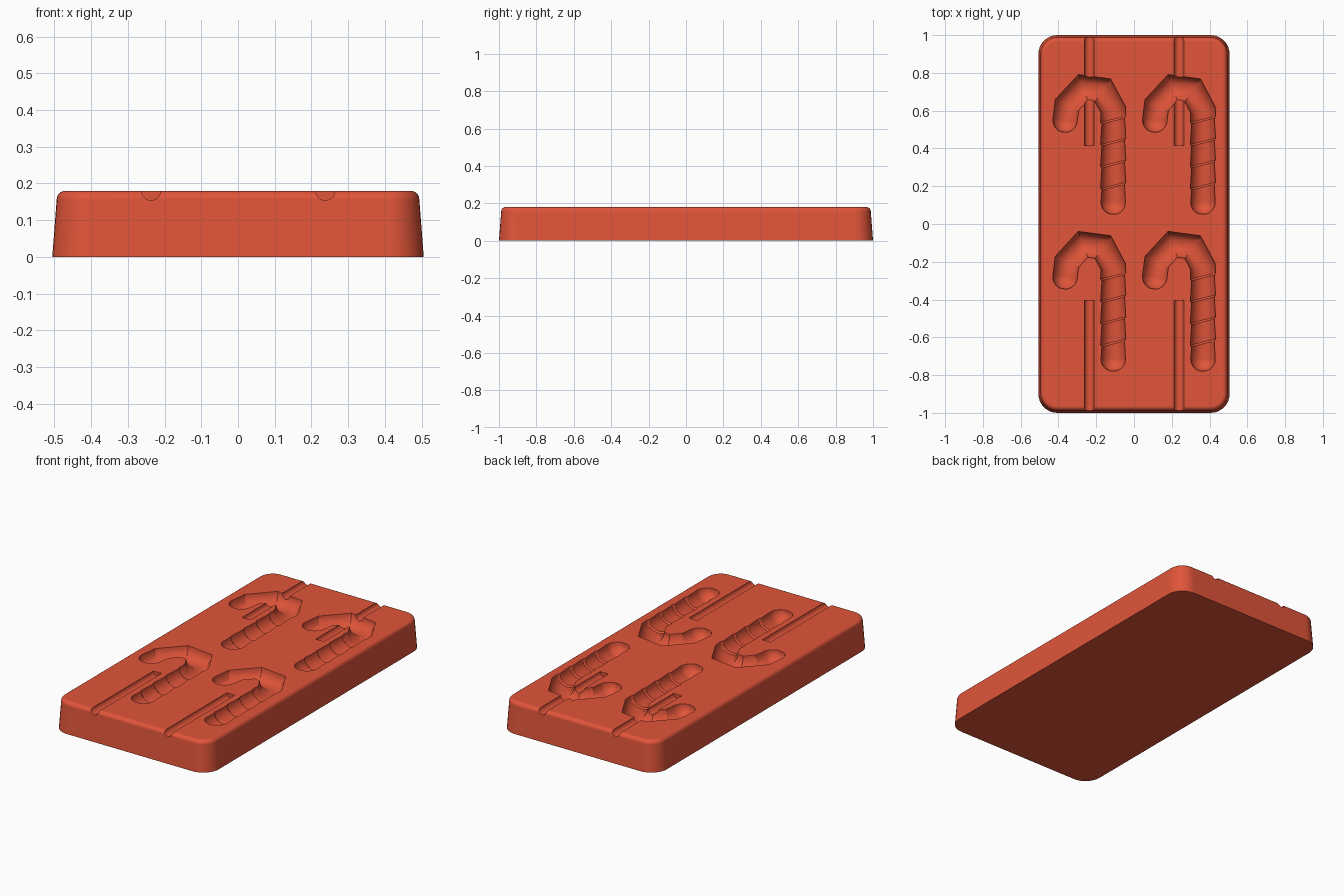
import bpy, bmesh, math
from mathutils import Vector

if "Cube" in bpy.data.objects:
    bpy.data.objects.remove(bpy.data.objects["Cube"], do_unlink=True)

TOP = 0.18        # height of the tray
R = 0.065         # cane radius
SIDES = 32

red = bpy.data.materials.new("brick_red")
red.use_nodes = True
colour = (0.75, 0.09, 0.042, 1)
red.diffuse_color = colour
red.node_tree.nodes["Principled BSDF"].inputs["Base Color"].default_value = colour


def loft(name, rings):
    """Closed solid through a list of vertex rings."""
    bm = bmesh.new()
    loops = [[bm.verts.new(p) for p in ring] for ring in rings]
    n = len(loops[0])
    for a, b in zip(loops, loops[1:]):
        for i in range(n):
            j = (i + 1) % n
            bm.faces.new((a[i], a[j], b[j], b[i]))
    bm.faces.new(loops[0][::-1])
    bm.faces.new(loops[-1])
    bmesh.ops.recalc_face_normals(bm, faces=bm.faces)
    mesh = bpy.data.meshes.new(name)
    bm.to_mesh(mesh)
    bm.free()
    mesh.materials.append(red)
    obj = bpy.data.objects.new(name, mesh)
    bpy.context.collection.objects.link(obj)
    return obj


def rounded_rect(inset, z, corner=0.1, steps=8):
    hx, hy, r = 0.506 - inset, 1 - inset, corner - inset
    pts = []
    for q, (sx, sy) in enumerate(((1, 1), (-1, 1), (-1, -1), (1, -1))):
        for k in range(steps + 1):
            a = (q + k / steps) * math.pi / 2
            pts.append((sx * (hx - r) + r * math.cos(a),
                        sy * (hy - r) + r * math.sin(a), z))
    return pts


def ring(centre, across, r):
    turn = [2 * math.pi * i / SIDES for i in range(SIDES)]
    return [(centre.x + across.x * r * math.cos(t),
             centre.y + across.y * r * math.cos(t),
             TOP + r * math.sin(t)) for t in turn]


def perp(d):
    return Vector((-d.y, d.x))


def cane_cutter(offset):
    path = [Vector(p) + offset for p in
            ((-0.365, 0.55), (-0.355, 0.63), (-0.27, 0.722),
             (-0.165, 0.708), (-0.11, 0.605), (-0.11, 0.115))]
    dirs = [(b - a).normalized() for a, b in zip(path, path[1:])]
    caps = [math.pi / 2 * k / 7 for k in range(7)]
    # rounded tip, then mitred bends of the hook
    rings = [ring(path[0] - dirs[0] * R * math.sin(a), perp(dirs[0]), R * math.cos(a))
             for a in reversed(caps)]
    for p, d0, d1 in zip(path[1:], dirs, dirs[1:]):
        mid = (d0 + d1).normalized()
        rings.append(ring(p, perp(mid) / mid.dot(d0), R))
    # slanted twist steps along the shaft
    slant = Vector((1, 0.25))
    for y in (0.55, 0.433, 0.317, 0.2):
        for dy, r in ((0.005, R + 0.002), (-0.005, R - 0.005)):
            rings.append(ring(Vector((-0.11, y + dy)) + offset, slant, r))
    # rounded foot
    rings += [ring(path[-1] + dirs[-1] * R * math.sin(a), perp(dirs[-1]), R * math.cos(a))
              for a in caps]
    return loft("cane_cutter", rings)


def stick_cutter(x, y0, y1):
    return loft("stick_cutter", [ring(Vector((x, y)), Vector((1, 0)), 0.026)
                                 for y in (y0, y1)])


# tray body: drafted walls and a rounded upper rim
fillet = 0.024
sections = [rounded_rect(0, 0)]
for k in range(7):
    a = k / 6 * math.pi / 2
    sections.append(rounded_rect(0.012 + fillet * (1 - math.cos(a)),
                                 TOP - fillet * (1 - math.sin(a))))
tray = loft("mould_tray", sections)

# cavities for the canes and their sticks
cutters = []
for dx in (0, 0.475):
    for dy in (0, -0.83):
        cutters.append(cane_cutter(Vector((dx, dy))))
    cutters.append(stick_cutter(dx - 0.237, 0.415, 1.1))
    cutters.append(stick_cutter(dx - 0.237, -1.1, -0.405))

bpy.ops.object.select_all(action='DESELECT')
bpy.context.view_layer.objects.active = tray
tray.select_set(True)
for cutter in cutters:
    cut = tray.modifiers.new("cavity", 'BOOLEAN')
    cut.operation = 'DIFFERENCE'
    cut.solver = 'EXACT'
    cut.object = cutter
    bpy.ops.object.modifier_apply(modifier=cut.name)
    bpy.data.objects.remove(cutter, do_unlink=True)

bpy.ops.object.shade_smooth_by_angle(angle=math.radians(25))
flat = tray.modifiers.new("clean_flats", 'WEIGHTED_NORMAL')
flat.keep_sharp = True
